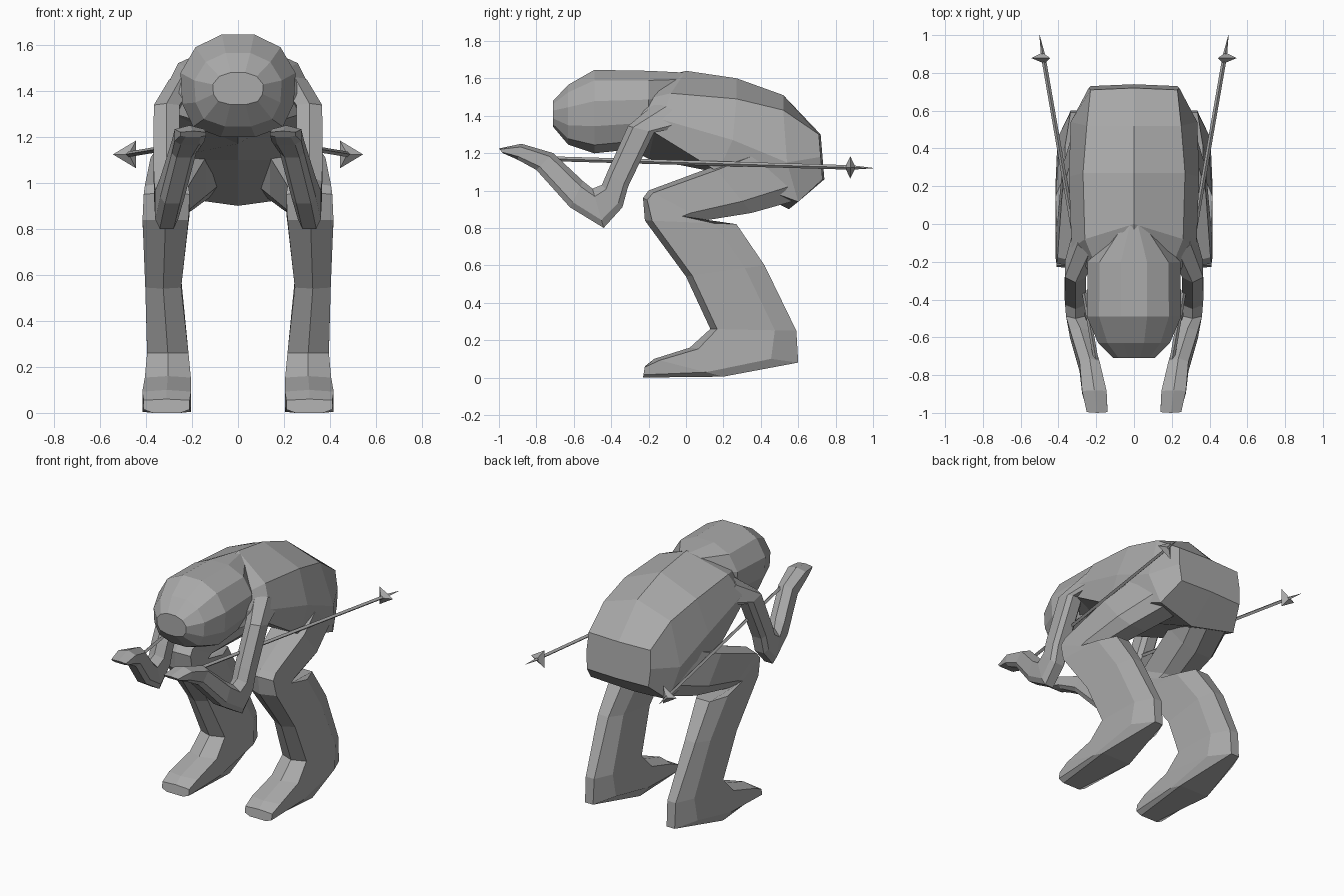
import bpy, bmesh
from mathutils import Vector, Matrix

if "Cube" in bpy.data.objects:
    bpy.data.objects.remove(bpy.data.objects["Cube"])

grey = bpy.data.materials.new("dark_grey")
grey.diffuse_color = (.4, .4, .4, 1)
grey.use_nodes = True
grey.node_tree.nodes["Principled BSDF"].inputs["Base Color"].default_value = grey.diffuse_color


def finish(name, bm, mirror=False):
    bmesh.ops.recalc_face_normals(bm, faces=bm.faces)
    me = bpy.data.meshes.new(name)
    bm.to_mesh(me)
    bm.free()
    me.materials.append(grey)
    ob = bpy.data.objects.new(name, me)
    bpy.context.collection.objects.link(ob)
    if mirror:
        ob.modifiers.new("mirror", 'MIRROR')
    return ob


def loft(name, rings, mirror=False):
    bm = bmesh.new()
    vs = [[bm.verts.new(p) for p in r] for r in rings]
    n = len(rings[0])
    for a, b in zip(vs, vs[1:]):
        for i in range(n):
            j = (i + 1) % n
            bm.faces.new((a[i], a[j], b[j], b[i]))
    bm.faces.new(vs[0])
    bm.faces.new(vs[-1])
    return finish(name, bm, mirror)


def symmetric(half):
    """Close a half ring (x >= 0) with its mirror image."""
    return half + [(-x, y, z) for x, y, z in reversed(half) if x > 0]


def limb(name, sections, front, back, back_w):
    """Sections: front y,z, back y,z, centre x, half width. Ridged front, narrower back."""
    rings = []
    for fy, fz, by, bz, cx, hw, *w in sections:
        f, b, bw = Vector((cx, fy, fz)), Vector((cx, by, bz)), hw * (w[0] if w else back_w)
        p, q = f.lerp(b, front), f.lerp(b, back)
        rings.append([f, p + Vector((hw, 0, 0)), q + Vector((hw, 0, 0)), b + Vector((bw, 0, 0)),
                      b - Vector((bw, 0, 0)), q - Vector((hw, 0, 0)), p - Vector((hw, 0, 0))])
    return loft(name, rings, True)


# Torso: shoulders to seat
loft("torso", [symmetric(h) for h in (
    [(0, -.3, 1.56), (.17, -.3, 1.47), (.2, -.3, 1.4), (.18, -.3, 1.27), (0, -.3, 1.22)],
    [(0, 0, 1.64), (.26, -.08, 1.52), (.33, -.13, 1.38), (.31, -.17, 1.31), (0, -.2, 1.17)],
    [(0, .27, 1.6), (.27, .27, 1.49), (.345, .25, 1.27), (.34, .17, 1.1), (0, .15, 1.1)],
    [(0, .52, 1.51), (.25, .52, 1.43), (.335, .54, 1.15), (.29, .6, .94), (0, .55, .9)],
    [(0, .72, 1.3), (.23, .71, 1.3), (.24, .72, 1.18), (.23, .73, 1.06), (0, .74, 1.06)])])

# Helmeted head
profile = [(.28, 1), (.74, .75), (1, .25), (.97, -.35), (.78, -.8), (.3, -1)]
loft("head", [symmetric([(x * w, y, cz + z * h) for x, z in profile]) for y, cz, w, h in (
    (.0, 1.49, .07, .14), (-.2, 1.435, .245, .205), (-.49, 1.422, .25, .223),
    (-.63, 1.405, .19, .16), (-.71, 1.41, .11, .07))])

# Legs with boots
limb("leg", [
    (.45, 1.25, .6, .95, .17, .13), (.15, 1.13, .35, .88, .26, .12),
    (-.2, 1.0, .1, .84, .31, .095), (-.23, .96, .05, .83, .31, .1),
    (-.22, .84, .27, .82, .315, .1), (0, .54, .42, .6, .325, .078),
    (.13, .26, .59, .25, .305, .09, .35), (.02, .16, .6, .08, .305, .1, .3),
    (-.17, .1, .2, .005, .31, .106, 1), (-.22, .06, -.23, 0, .31, .1, .6)], .08, .75, .5)

# Arms with hands
limb("arm", [
    (-.16, 1.47, .1, 1.36, .24, .06), (-.31, 1.345, -.17, 1.31, .31, .056),
    (-.42, 1.1, -.31, 1.02, .31, .057), (-.45, 1.03, -.34, .91, .31, .055),
    (-.5, 1.01, -.44, .8, .31, .05), (-.55, 1.05, -.62, .91, .285, .053),
    (-.71, 1.2, -.8, 1.11, .235, .053), (-.88, 1.25, -.9, 1.165, .21, .065),
    (-1, 1.225, -.98, 1.2, .195, .055)], .2, .8, .6)

# Ski poles with three-pointed baskets
start, tip = Vector((.17, -.9, 1.175)), Vector((.5, 1, 1.12))
axis = tip - start
turn = axis.to_track_quat('Z', 'X').to_matrix().to_4x4()
bm = bmesh.new()
for r1, r2, mid, part in ((.013, .012, .47, .94), (.012, .001, .97, .06)):
    bmesh.ops.create_cone(bm, segments=4, radius1=r1, radius2=r2, depth=axis.length * part,
                          cap_ends=True, matrix=Matrix.Translation(start.lerp(tip, mid)) @ turn)
finish("ski_pole", bm, True)
centre = start.lerp(tip, .936)
loft("pole_basket", [[centre + axis.normalized() * d + Vector((x, 0, z)) * s
                      for x, z in ((.065, 0), (-.035, .06), (-.035, -.06))]
                     for d, s in ((-.025, .15), (0, 1), (.025, .15))], True)
